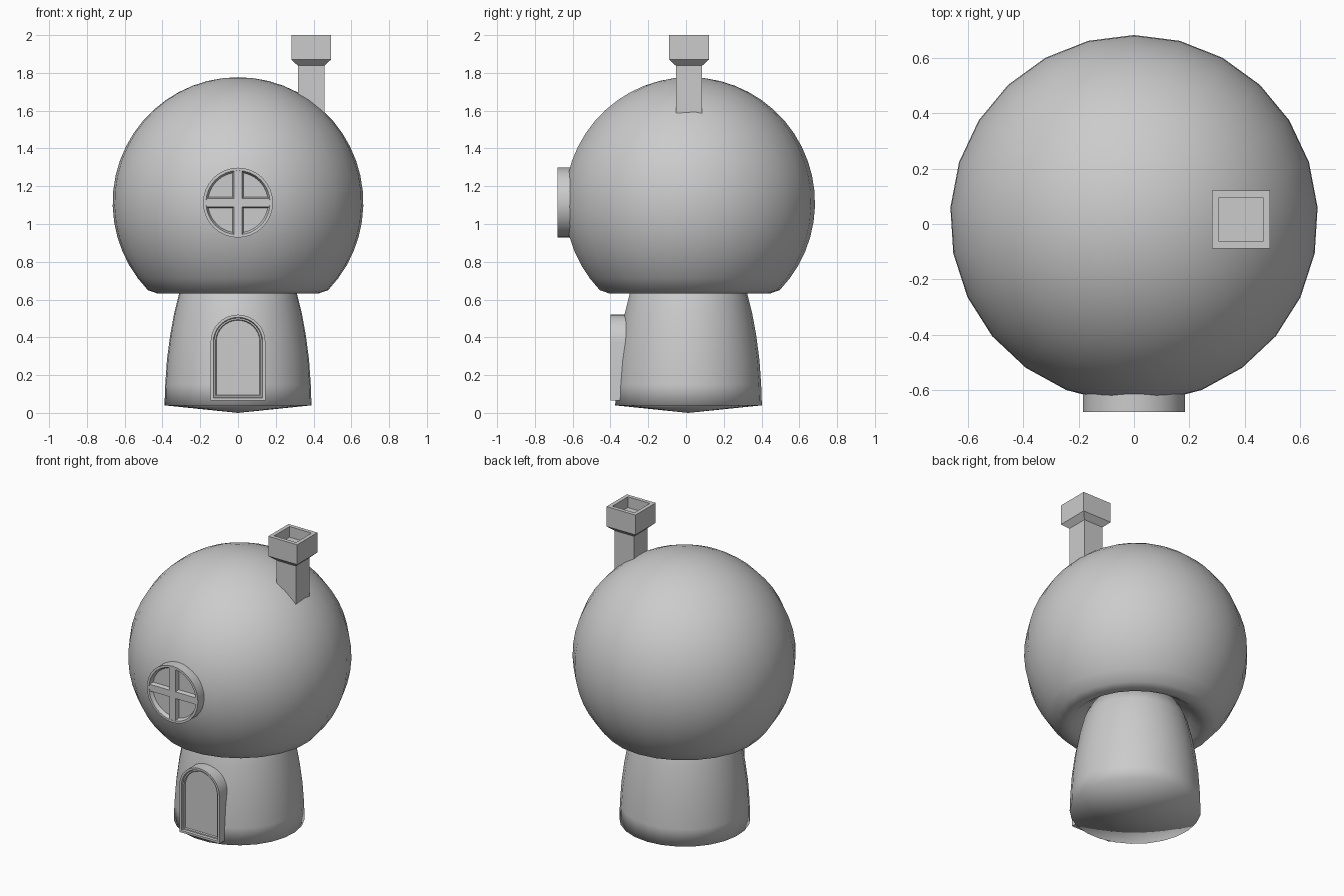
import bpy, bmesh
from math import pi, sin, cos, radians
from mathutils import Vector

if "Cube" in bpy.data.objects:
    bpy.data.objects.remove(bpy.data.objects["Cube"])


def loft(name, rings, smooth=None):
    """Skin a list of equal-length point rings; one-point rings become poles."""
    bm = bmesh.new()
    rows = [[bm.verts.new(p) for p in ring] for ring in rings]
    for a, b in zip(rows, rows[1:]):
        n = max(len(a), len(b))
        for i in range(n):
            j = (i + 1) % n
            if len(a) == 1:
                bm.faces.new((a[0], b[j], b[i]))
            elif len(b) == 1:
                bm.faces.new((a[i], a[j], b[0]))
            else:
                bm.faces.new((a[i], a[j], b[j], b[i]))
    for row in (rows[0], rows[-1]):
        if len(row) > 2:
            bm.faces.new(row)
    bmesh.ops.recalc_face_normals(bm, faces=bm.faces)
    me = bpy.data.meshes.new(name)
    bm.to_mesh(me)
    bm.free()
    ob = bpy.data.objects.new(name, me)
    bpy.context.collection.objects.link(ob)
    if smooth:
        bpy.context.view_layer.objects.active = ob
        bpy.ops.object.select_all(action='DESELECT')
        ob.select_set(True)
        bpy.ops.object.shade_smooth_by_angle(angle=radians(smooth))
    return ob


def circle(r, z, cy, n=25):
    """Horizontal ring with a vertex pointing to the back."""
    if r == 0:
        return [(0, cy, z)]
    return [(r * sin(2 * pi * i / n), cy + r * cos(2 * pi * i / n), z) for i in range(n)]


def upright(r, y, cz, n=32):
    """Ring facing the front."""
    return [(r * cos(2 * pi * i / n), y, cz + r * sin(2 * pi * i / n)) for i in range(n)]


def arch(inset, y, r=0.145, bottom=0.065, spring=0.375, n=16):
    """Door outline facing the front."""
    q = r - inset
    top = [(q * cos(pi * i / n), y, spring + q * sin(pi * i / n)) for i in range(n + 1)]
    return [(q, y, bottom + inset)] + top + [(-q, y, bottom + inset)]


def square(h, z, cx=0.387, cy=0.016):
    return [(cx + a * h, cy + b * h, z) for a, b in ((-1, -1), (1, -1), (1, 1), (-1, 1))]


# Round mushroom cap with a rolled-in underside
R, CZ = 0.665, 1.112
cap = []
for i in range(20):
    t = radians(134) * i / 19
    cap.append((R * sin(t), CZ + R * cos(t)))
cap += [(0.43, 0.633), (0.385, 0.64), (0.33, 0.68), (0.25, 0.75), (0, 0.77)]
loft("mushroom_cap", [circle(r, z, 0.018) for r, z in cap], 180)

# Tapered stem with a shallow pointed base
stem = [(0, 0), (0.39, 0.04), (0.386, 0.15), (0.377, 0.28), (0.36, 0.41),
        (0.338, 0.53), (0.31, 0.64), (0.27, 0.74)]
loft("stem", [circle(r, z, 0.012) for r, z in stem], 180)

# Arched door with recessed panel
loft("door", [arch(0, -0.25), arch(0, -0.40), arch(0.014, -0.40), arch(0.018, -0.388),
              arch(0.026, -0.388), arch(0.03, -0.38)], 30)

# Round window: frame and glass, then bevelled cross bars
WZ = 1.113
loft("window_frame", [upright(0.185, -0.57, WZ), upright(0.185, -0.68, WZ),
                      upright(0.170, -0.68, WZ), upright(0.160, -0.655, WZ)], 30)
for name, vertical in (("window_bar_vertical", True), ("window_bar_horizontal", False)):
    rings = []
    for w, y in ((0.03, -0.65), (0.022, -0.679)):
        a, b = (w, 0.172) if vertical else (0.172, w)
        rings.append([(sx * a, y, WZ + sz * b) for sx, sz in ((-1, -1), (1, -1), (1, 1), (-1, 1))])
    loft(name, rings)

# Square chimney with flared, hollow top
loft("chimney", [square(h, z) for h, z in
                 ((0.07, 1.50), (0.07, 1.838), (0.105, 1.87), (0.105, 2.0),
                  (0.08, 2.0), (0.08, 1.93))])
